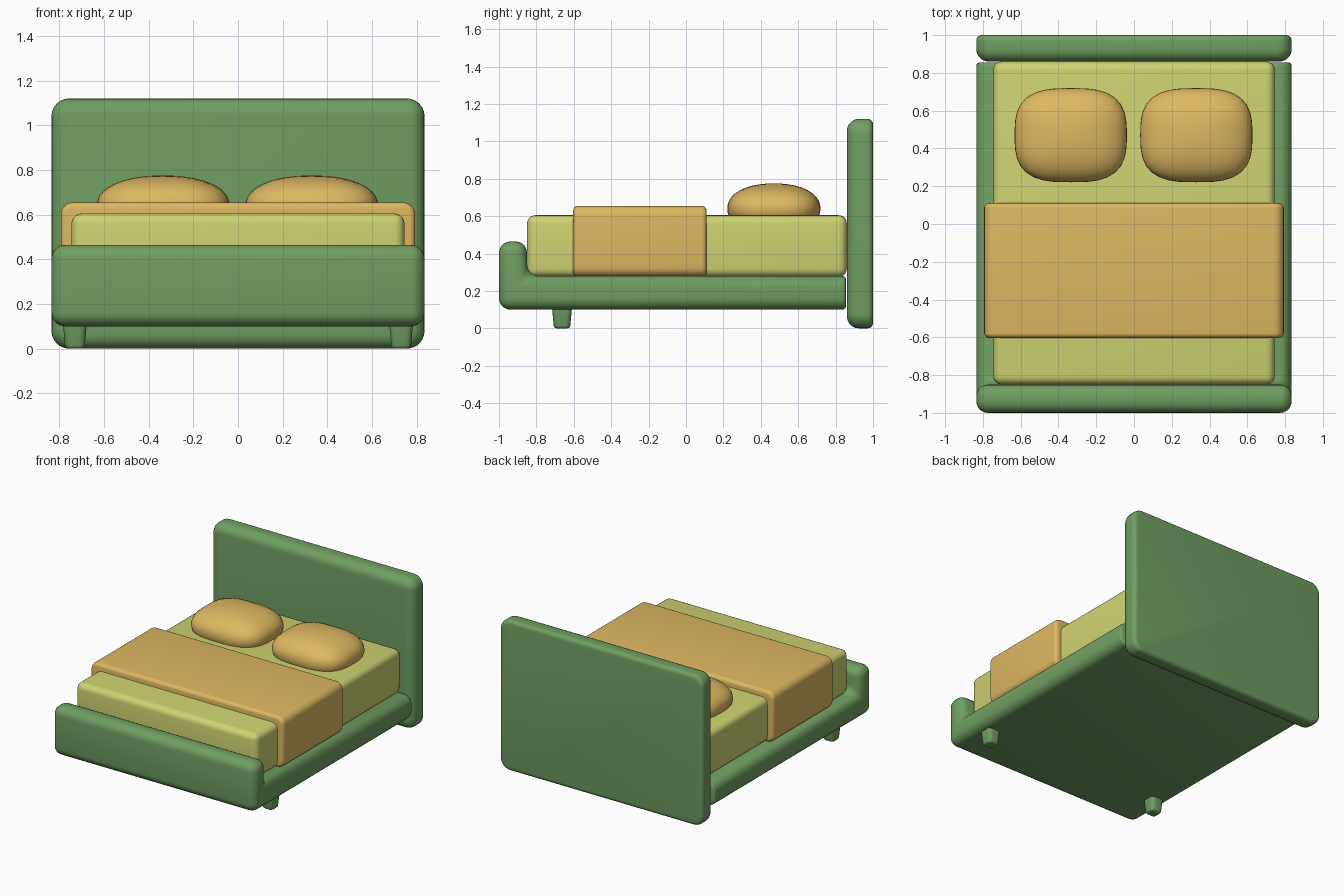
import bpy, bmesh, math
from mathutils import Vector

if "Cube" in bpy.data.objects:
    bpy.data.objects.remove(bpy.data.objects["Cube"])


def material(name, rgb):
    m = bpy.data.materials.new(name)
    m.diffuse_color = (*rgb, 1)
    m.use_nodes = True
    m.node_tree.nodes["Principled BSDF"].inputs["Base Color"].default_value = m.diffuse_color
    return m


GREEN = material("frame green", (0.162, 0.342, 0.122))
LIME = material("mattress lime", (0.62, 0.65, 0.165))
GOLD = material("bedding gold", (0.73, 0.48, 0.122))


def finish(name, bm, mat, angle=40):
    bmesh.ops.recalc_face_normals(bm, faces=bm.faces)
    me = bpy.data.meshes.new(name)
    bm.to_mesh(me)
    bm.free()
    me.materials.append(mat)
    ob = bpy.data.objects.new(name, me)
    bpy.context.collection.objects.link(ob)
    bpy.ops.object.select_all(action='DESELECT')
    ob.select_set(True)
    bpy.context.view_layer.objects.active = ob
    bpy.ops.object.shade_smooth_by_angle(angle=math.radians(angle))
    return ob


def bevel(bm, edges, r, seg=5):
    bmesh.ops.bevel(bm, geom=list(edges), offset=r, segments=seg, profile=0.5,
                    affect='EDGES', clamp_overlap=True)


def box(lo, hi):
    bm = bmesh.new()
    bmesh.ops.create_cube(bm, size=1)
    lo, hi = Vector(lo), Vector(hi)
    for v in bm.verts:
        v.co = Vector([lo[i] + (v.co[i] + 0.5) * (hi[i] - lo[i]) for i in range(3)])
    return bm


def edges_at_y(bm, y):
    return [e for e in bm.edges if all(abs(v.co.y - y) < 1e-4 for v in e.verts)]


def slab(name, lo, hi, corner, front, back, mat):
    """Box with rounded corners seen along y, then softened front and back rims."""
    bm = box(lo, hi)
    bevel(bm, [e for e in bm.edges if abs(e.verts[0].co.y - e.verts[1].co.y) > 1e-4], corner, 6)
    bevel(bm, edges_at_y(bm, lo[1]), front)
    bevel(bm, edges_at_y(bm, hi[1]), back)
    return finish(name, bm, mat)


# Headboard
slab("headboard", (-0.835, 0.86, 0), (0.835, 1.0, 1.12), 0.08, 0.065, 0.03, GREEN)

# Base and footboard: one L-shaped profile across the bed
profile = [(-1, 0.1), (0.855, 0.1), (0.855, 0.28), (-0.85, 0.28), (-0.85, 0.465), (-1, 0.465)]
bm = bmesh.new()
face = bm.faces.new([bm.verts.new((-0.835, y, z)) for y, z in profile])
ext = bmesh.ops.extrude_face_region(bm, geom=[face])
bmesh.ops.translate(bm, vec=(1.67, 0, 0),
                    verts=[g for g in ext["geom"] if isinstance(g, bmesh.types.BMVert)])
bmesh.ops.recalc_face_normals(bm, faces=bm.faces)
rear = set(edges_at_y(bm, 0.855))
bevel(bm, [e for e in bm.edges if e not in rear], 0.062)
bevel(bm, edges_at_y(bm, 0.855), 0.018, 3)
finish("base_and_footboard", bm, GREEN)

# Mattress
bm = box((-0.745, -0.85, 0.275), (0.745, 0.86, 0.605))
bevel(bm, bm.edges, 0.045)
finish("mattress", bm, LIME)

# Blanket draped over the mattress
slab("blanket", (-0.793, -0.603, 0.275), (0.793, 0.11, 0.655), 0.055, 0.025, 0.025, GOLD)

# Pillows: cushion-shaped superellipsoids
for side, x in (("left", -0.335), ("right", 0.33)):
    bm = bmesh.new()
    bmesh.ops.create_cube(bm, size=2)
    bmesh.ops.subdivide_edges(bm, edges=bm.edges, cuts=9, use_grid_fill=True)
    for v in bm.verts:
        d = Vector([math.tan(c * math.pi / 4) for c in v.co])
        r = (abs(d.x) ** 3 + abs(d.y) ** 3) ** (1 / 3)
        d /= (r ** 2.2 + abs(d.z) ** 2.2) ** (1 / 2.2)
        v.co = (x + d.x * 0.297, 0.47 + d.y * 0.249, 0.64 + d.z * 0.135)
    finish(side + "_pillow", bm, GOLD, 80)

# Front legs: tapered rounded squares
for side, s in (("left", -1), ("right", 1)):
    cx, cy = s * 0.73, -0.663
    bm = box((cx - 0.054, cy - 0.054, 0), (cx + 0.054, cy + 0.054, 0.12))
    for v in bm.verts:
        if v.co.z < 0.01:
            v.co.x = cx + (v.co.x - cx) * 0.8
            v.co.y = cy + (v.co.y - cy) * 0.8
    bevel(bm, [e for e in bm.edges if abs(e.verts[0].co.z - e.verts[1].co.z) > 0.05], 0.026, 4)
    bevel(bm, [e for e in bm.edges if all(v.co.z < 1e-4 for v in e.verts)], 0.015, 3)
    finish(side + "_front_leg", bm, GREEN)
